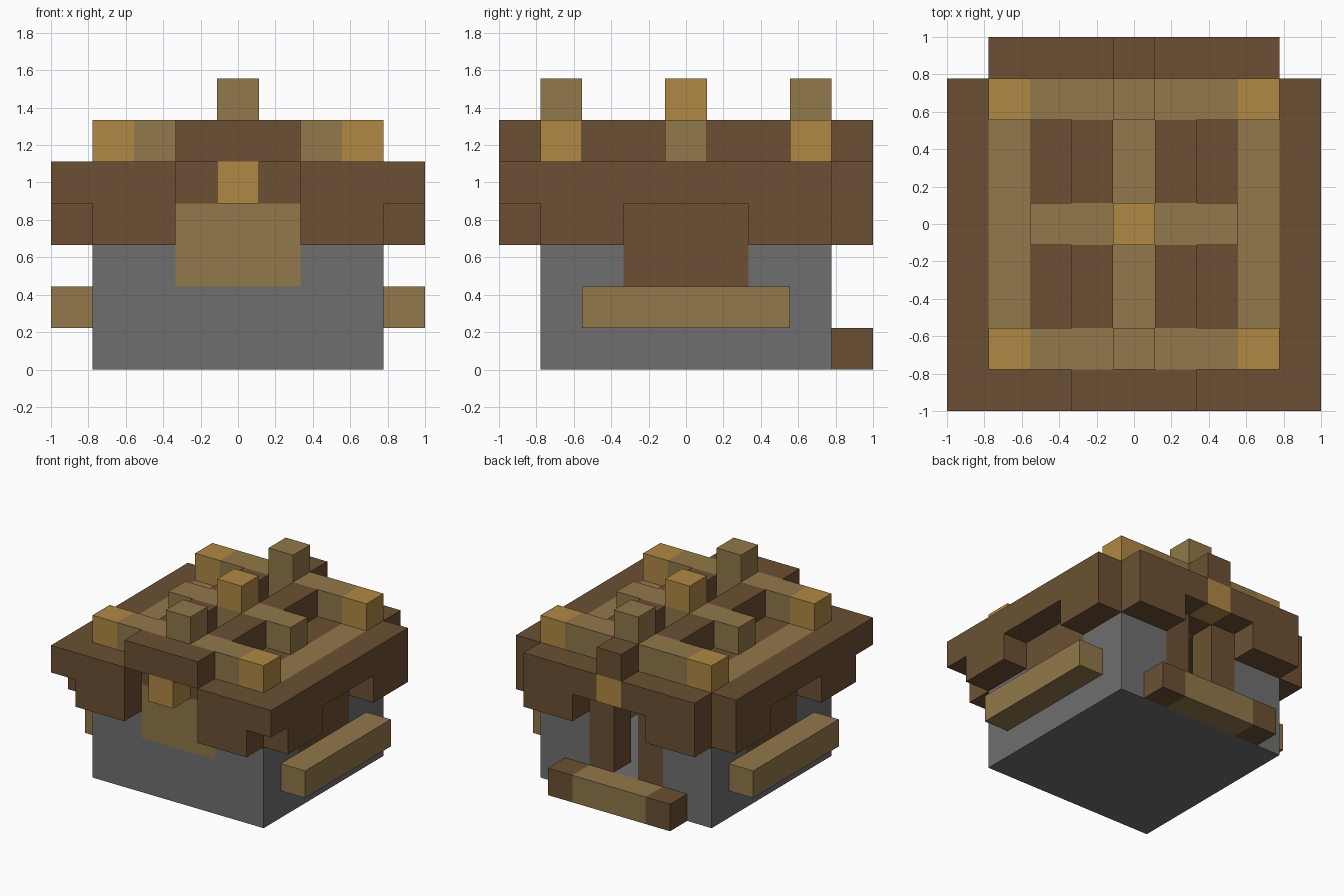
import bpy
import bmesh
from mathutils import Matrix, Vector

cube = bpy.data.objects.get("Cube")
if cube:
    bpy.data.objects.remove(cube, do_unlink=True)

UNIT = 2 / 9   # one block
MID = 4.5      # centre of the block grid


def make_material(name, rgb):
    # 8-bit sRGB to linear
    lin = [(c / 255 / 12.92) if c < 11 else ((c / 255 + 0.055) / 1.055) ** 2.4 for c in rgb]
    mat = bpy.data.materials.new(name)
    mat.use_nodes = True
    mat.diffuse_color = (*lin, 1)
    mat.node_tree.nodes["Principled BSDF"].inputs["Base Color"].default_value = (*lin, 1)
    return mat


BROWN = make_material("dark wood", (107, 80, 51))
TAN = make_material("pale wood", (145, 120, 74))
GOLD = make_material("golden wood", (176, 136, 68))
GREY = make_material("grey stone", (111, 111, 111))


def blocks(name, mat, *boxes, mirror=False):
    """Boxes given as x, y, z ranges in block units; mirror adds the other side."""
    boxes = list(boxes)
    if mirror:
        boxes += [((9 - x[1], 9 - x[0]), y, z) for x, y, z in boxes]
    bm = bmesh.new()
    for ranges in boxes:
        lo = Vector([r[0] for r in ranges])
        hi = Vector([r[1] for r in ranges])
        centre = ((lo + hi) / 2 - Vector((MID, MID, 0))) * UNIT
        bmesh.ops.create_cube(bm, size=1, matrix=Matrix.Translation(centre)
                              @ Matrix.Diagonal((*((hi - lo) * UNIT), 1)))
    mesh = bpy.data.meshes.new(name)
    bm.to_mesh(mesh)
    bm.free()
    mesh.materials.append(mat)
    obj = bpy.data.objects.new(name, mesh)
    bpy.context.collection.objects.link(obj)


# Hollow stone base
blocks("stone_floor", GREY, ((1, 8), (1, 8), (0, 1)))
blocks("stone_front_wall", GREY, ((1, 8), (1, 2), (1, 2)))
blocks("stone_front_corners", GREY, ((1, 3), (1, 2), (2, 3)), mirror=True)
blocks("stone_side_walls", GREY, ((1, 2), (2, 7), (1, 2)),
       ((1, 2), (2, 3), (2, 3)), ((1, 2), (6, 7), (2, 3)), mirror=True)
blocks("stone_back_walls", GREY, ((1, 3), (7, 8), (1, 3)), mirror=True)

# Wooden wall panels, door posts and upper walls
blocks("front_panel", TAN, ((3, 6), (1, 2), (2, 4)))
blocks("side_panels", BROWN, ((1, 2), (3, 6), (2, 4)), mirror=True)
blocks("door_posts", BROWN, ((3, 4), (7, 8), (1, 4)), mirror=True)
blocks("upper_walls", BROWN, ((1, 3), (1, 2), (3, 4)), ((1, 3), (7, 8), (3, 4)),
       ((1, 2), (2, 3), (3, 4)), ((1, 2), (6, 7), (3, 4)), mirror=True)

# Side rails and back doorstep
blocks("side_rails", TAN, ((0, 1), (2, 7), (1, 2)), mirror=True)
blocks("doorstep", TAN, ((3, 6), (8, 9), (0, 1)))
blocks("doorstep_ends", BROWN, ((2, 3), (8, 9), (0, 1)), mirror=True)

# Overhanging eaves with lower drops
blocks("side_eaves", BROWN, ((0, 1), (0, 8), (4, 5)), mirror=True)
blocks("front_eaves", BROWN, ((1, 3), (0, 1), (4, 5)), mirror=True)
blocks("back_eaves", BROWN, ((1, 4), (8, 9), (4, 5)), mirror=True)
blocks("eave_drops", BROWN, ((1, 3), (0, 1), (3, 4)), ((1, 3), (8, 9), (3, 4)),
       ((0, 1), (1, 3), (3, 4)), ((0, 1), (6, 8), (3, 4)), mirror=True)
blocks("front_hood", BROWN, ((3, 6), (0, 1), (5, 6)))
blocks("back_hood", BROWN, ((4, 5), (8, 9), (5, 6)))
blocks("lanterns", GOLD, ((4, 5), (0, 1), (4, 5)), ((4, 5), (8, 9), (4, 5)))

# Roof deck
blocks("roof_ends", BROWN, ((1, 8), (1, 2), (4, 5)), ((1, 8), (7, 8), (4, 5)))
blocks("roof_boards", BROWN, ((2, 4), (2, 7), (4, 5)), mirror=True)
blocks("roof_side_beams", TAN, ((1, 2), (2, 7), (4, 5)), mirror=True)
blocks("roof_centre_beam", TAN, ((4, 5), (2, 7), (4, 5)))

# Raised beams, ridges and roof posts
blocks("cross_beams", TAN, *[((2, 7), (y, y + 1), (5, 6)) for y in (1, 4, 7)])
blocks("beam_corners", GOLD, *[((1, 2), (y, y + 1), (5, 6)) for y in (1, 7)], mirror=True)
blocks("roof_ridges", BROWN, *[((3, 4), (y, y + 2), (5, 6)) for y in (2, 5)], mirror=True)
blocks("end_finials", TAN, *[((4, 5), (y, y + 1), (6, 7)) for y in (1, 7)])
blocks("centre_finial", GOLD, ((4, 5), (4, 5), (6, 7)))
